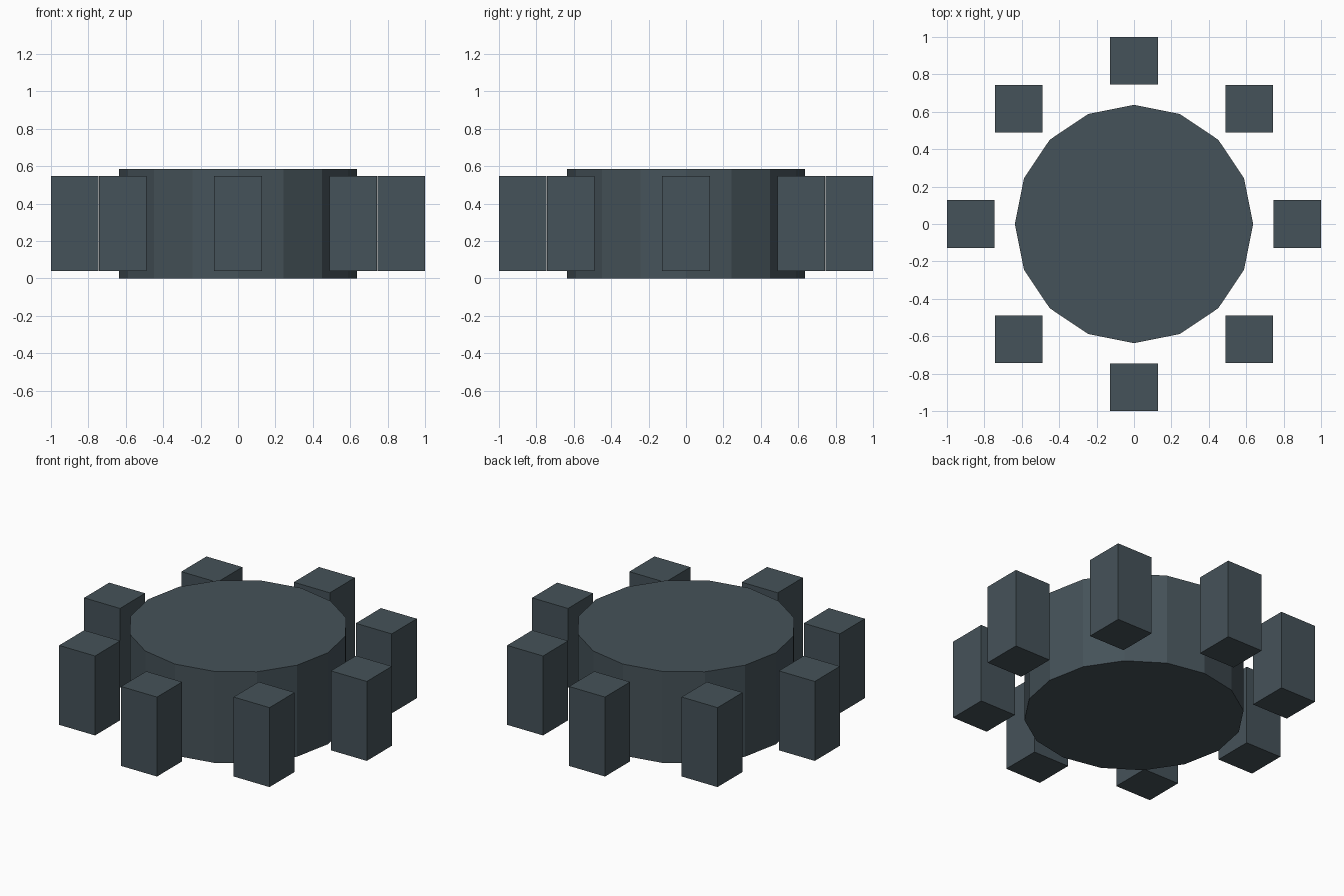
import bpy
from math import cos, sin, pi

if "Cube" in bpy.data.objects:
    bpy.data.objects.remove(bpy.data.objects["Cube"])

HUB_RADIUS, HUB_HEIGHT = 0.637, 0.585
BLOCK_WIDTH, BLOCK_HEIGHT = 0.254, 0.508
RING_RADIUS = 1 - BLOCK_WIDTH / 2

# Dark slate finish
slate = bpy.data.materials.new("dark_slate")
slate.diffuse_color = (0.06, 0.085, 0.1, 1)
slate.use_nodes = True
slate.node_tree.nodes["Principled BSDF"].inputs["Base Color"].default_value = slate.diffuse_color


def finish(name):
    obj = bpy.context.object
    obj.name = name
    obj.data.materials.append(slate)
    return obj


# Sixteen-sided hub
bpy.ops.mesh.primitive_cylinder_add(
    vertices=16, radius=HUB_RADIUS, depth=HUB_HEIGHT,
    location=(0, 0, HUB_HEIGHT / 2))
finish("hub")

# Ring of eight free-standing, axis-aligned tread blocks
for i in range(8):
    a = i * pi / 4
    bpy.ops.mesh.primitive_cube_add(
        size=1, location=(RING_RADIUS * cos(a), RING_RADIUS * sin(a), HUB_HEIGHT / 2))
    block = finish(f"tread_block_{i + 1}")
    block.scale = (BLOCK_WIDTH, BLOCK_WIDTH, BLOCK_HEIGHT)
